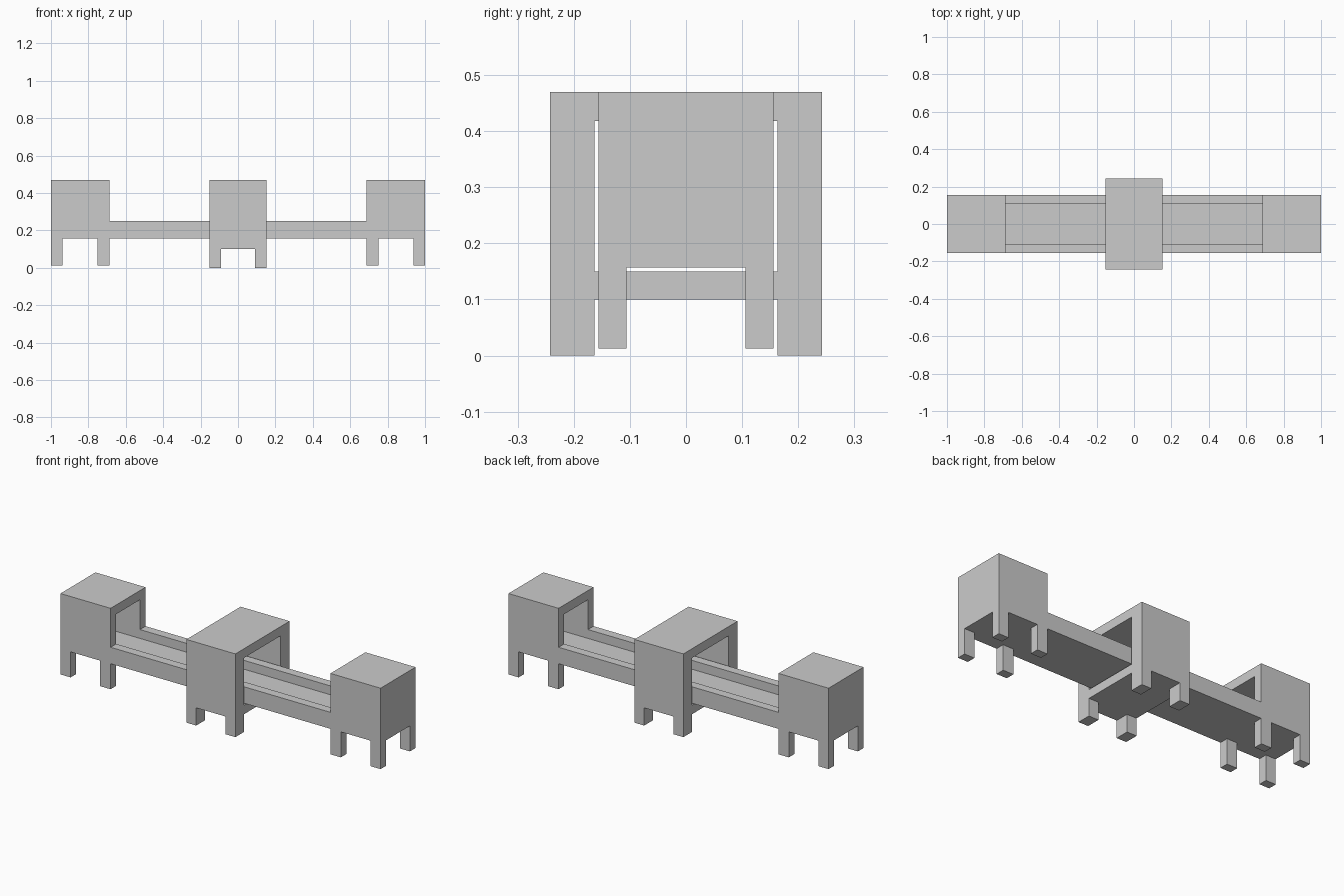
import bpy, bmesh
from mathutils import Vector

if "Cube" in bpy.data.objects:
    bpy.data.objects.remove(bpy.data.objects["Cube"])


def extrude_profile(name, half, depth):
    """Mirror a right-half (x, z) outline across x = 0 and extrude it from -depth to depth in y."""
    outline = half + [(-x, z) for x, z in reversed(half)]
    bm = bmesh.new()
    face = bm.faces.new([bm.verts.new((x, -depth, z)) for x, z in outline])
    side = bmesh.ops.extrude_face_region(bm, geom=[face])
    verts = [v for v in side["geom"] if isinstance(v, bmesh.types.BMVert)]
    bmesh.ops.translate(bm, verts=verts, vec=Vector((0, 2 * depth, 0)))
    bmesh.ops.recalc_face_normals(bm, faces=bm.faces)
    mesh = bpy.data.meshes.new(name)
    bm.to_mesh(mesh)
    bm.free()
    obj = bpy.data.objects.new(name, mesh)
    bpy.context.collection.objects.link(obj)
    return obj


def cut(obj, half_x, half_y, z0, z1):
    """Carve a centred box out of obj."""
    tool = extrude_profile("cutter", [(half_x, z0), (half_x, z1)], half_y)
    tool.hide_render = True
    mod = obj.modifiers.new("cut", "BOOLEAN")
    mod.operation, mod.solver, mod.object = "DIFFERENCE", "EXACT", tool
    bpy.context.view_layer.objects.active = obj
    bpy.ops.object.modifier_apply(modifier=mod.name)
    bpy.data.objects.remove(tool, do_unlink=True)


# Long trough with a hooded box on four legs at each end
trough = extrude_profile("conveyor_trough", [
    (0.687, 0.157), (0.687, 0.013), (0.752, 0.013), (0.752, 0.157),
    (0.937, 0.157), (0.937, 0.013), (1.0, 0.013), (1.0, 0.47),
    (0.687, 0.47), (0.687, 0.25)], 0.156)
cut(trough, 1.1, 0.106, -0.1, 0.157)     # gap between front and back legs
cut(trough, 0.94, 0.106, 0.20, 0.418)    # channel and hood interiors

# Central portal straddling the trough
portal = extrude_profile("central_portal", [
    (0.092, 0.10), (0.092, 0.0), (0.153, 0.0), (0.153, 0.47)], 0.242)
cut(portal, 0.3, 0.163, -0.1, 0.10)      # gap between front and back legs
cut(portal, 0.3, 0.163, 0.15, 0.418)     # tunnel
